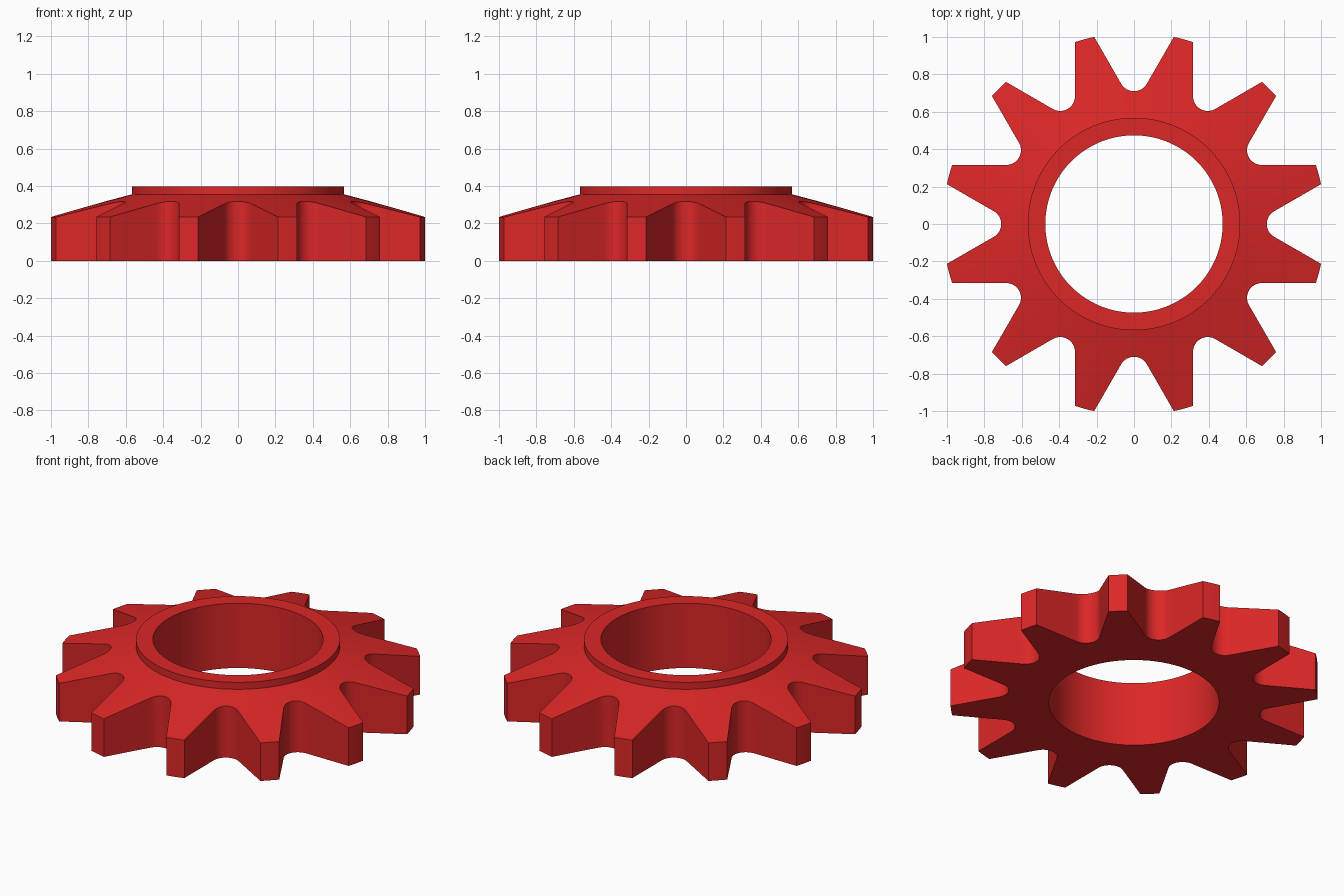
import bpy, bmesh
from math import sin, cos, pi, radians, atan2, hypot

if "Cube" in bpy.data.objects:
    bpy.data.objects.remove(bpy.data.objects["Cube"])

TEETH = 12
TIP_R = 1.0224          # tooth tip radius
SLOT_R, SLOT_C = 0.079, 0.789   # rounded slot bottom: radius and centre distance
RIM_R, HOLE_R = 0.568, 0.474
RIM_Z, TOP_Z = 0.355, 0.398
SLOPE = (RIM_Z - 0.234) / (TIP_R - RIM_R)


def half_slot():
    """Polar points (angle, radius) from slot centre to just before tooth centre."""
    pts = []
    for i in range(9):                       # rounded slot bottom
        a = radians(60) * i / 8
        pts.append((SLOT_C - SLOT_R * cos(a), SLOT_R * sin(a)))
    x0, y0 = pts[-1]
    for i in range(1, 7):                    # straight tooth flank
        t = i / 6
        pts.append((x0 + (1.0 - x0) * t, y0 + (0.2128 - y0) * t))
    polar = [(atan2(y, x), hypot(x, y)) for x, y in pts]
    a0 = polar[-1][0]
    polar.append(((a0 + pi / TEETH) / 2, TIP_R))   # tooth tip
    return polar


half = half_slot()
one = [(-a, r) for a, r in half[:0:-1]] + half + [(pi / TEETH, TIP_R)]
outline = [(a + k * 2 * pi / TEETH, r) for k in range(TEETH) for a, r in one]

# Sprocket body: rings lofted around a closed cross-section
bm = bmesh.new()


def ring(radius, height):
    return [bm.verts.new((radius(r) * cos(a), radius(r) * sin(a), height(r)))
            for a, r in outline]


rings = [
    ring(lambda r: HOLE_R, lambda r: 0),
    ring(lambda r: r, lambda r: 0),
    ring(lambda r: r, lambda r: RIM_Z - SLOPE * (r - RIM_R)),   # sloped top
    ring(lambda r: RIM_R, lambda r: RIM_Z),
    ring(lambda r: RIM_R, lambda r: TOP_Z),                     # raised collar
    ring(lambda r: HOLE_R, lambda r: TOP_Z),
]
n = len(outline)
for i, low in enumerate(rings):
    high = rings[(i + 1) % len(rings)]
    for j in range(n):
        k = (j + 1) % n
        bm.faces.new((low[j], low[k], high[k], high[j]))
bmesh.ops.recalc_face_normals(bm, faces=bm.faces)

mesh = bpy.data.meshes.new("sprocket")
bm.to_mesh(mesh)
bm.free()
obj = bpy.data.objects.new("sprocket", mesh)
bpy.context.collection.objects.link(obj)

red = bpy.data.materials.new("red")
red.diffuse_color = (0.72, 0.02, 0.02, 1)
red.use_nodes = True
red.node_tree.nodes["Principled BSDF"].inputs["Base Color"].default_value = red.diffuse_color
mesh.materials.append(red)

bpy.context.view_layer.objects.active = obj
obj.select_set(True)
bpy.ops.object.shade_smooth_by_angle(angle=radians(12))
